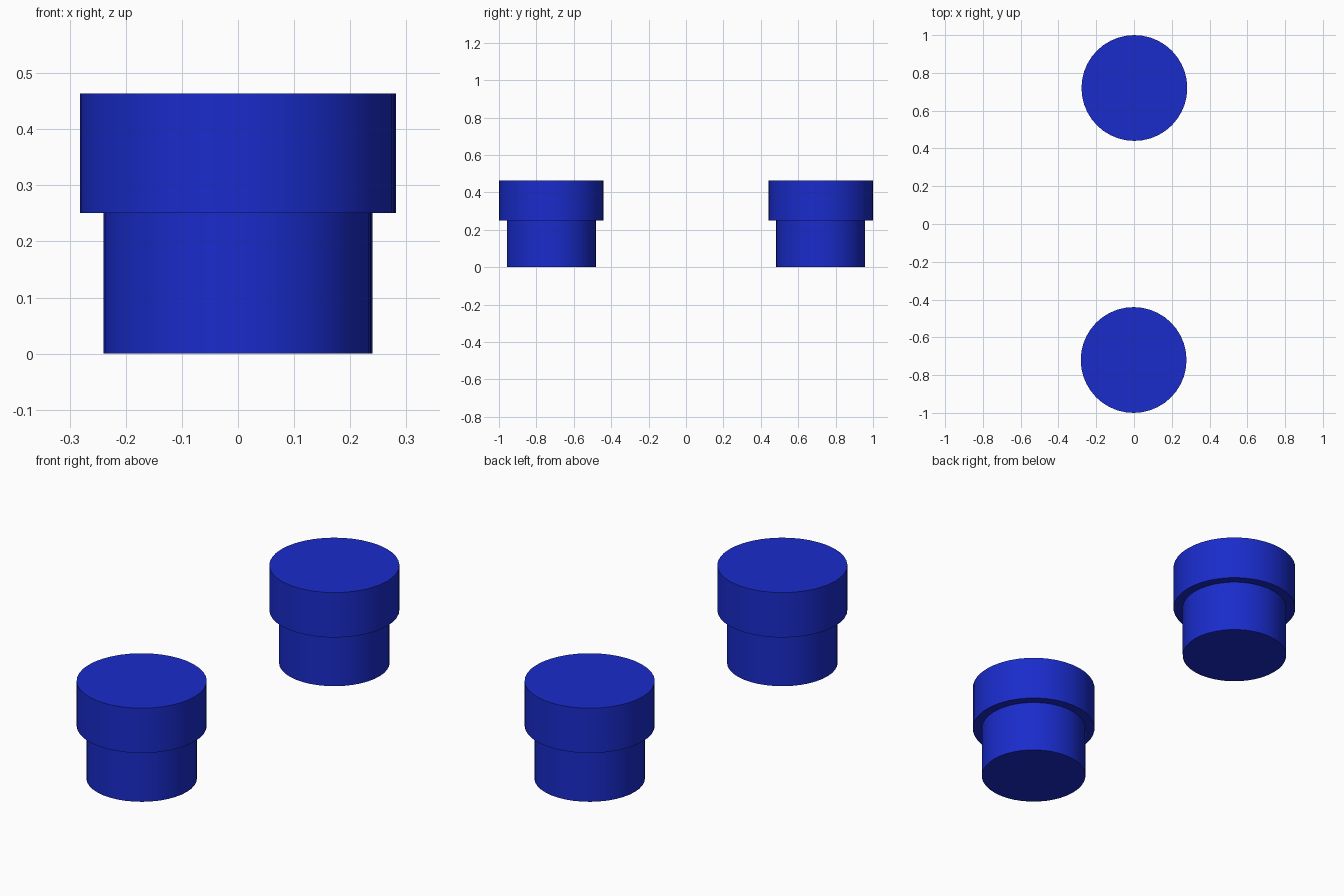
import bpy, math

if "Cube" in bpy.data.objects:
    bpy.data.objects.remove(bpy.data.objects["Cube"])

blue = bpy.data.materials.new("blue")
blue.diffuse_color = (0.01, 0.025, 0.6, 1)
blue.use_nodes = True
blue.node_tree.nodes["Principled BSDF"].inputs["Base Color"].default_value = blue.diffuse_color

SIDES = 40
# radius, height: stem, underside of the step, wide head
PROFILE = [(0.0, 0.0), (0.238, 0.0), (0.238, 0.251),
           (0.28, 0.251), (0.28, 0.464), (0.0, 0.464)]


def stepped_peg(name, x, y, turn):
    """Revolve the stepped profile into one closed solid."""
    verts, rings, faces = [], [], []
    for r, z in PROFILE:
        n = SIDES if r else 1
        rings.append([len(verts) + i for i in range(n)])
        for i in range(n):
            a = turn + 2 * math.pi * i / SIDES
            verts.append((r * math.cos(a), r * math.sin(a), z))
    for lo, hi in zip(rings, rings[1:]):
        for i in range(SIDES):
            j = (i + 1) % SIDES
            if len(lo) == 1:
                faces.append((lo[0], hi[j], hi[i]))
            elif len(hi) == 1:
                faces.append((lo[i], lo[j], hi[0]))
            else:
                faces.append((lo[i], lo[j], hi[j], hi[i]))
    mesh = bpy.data.meshes.new(name)
    mesh.from_pydata(verts, [], faces)
    mesh.materials.append(blue)
    obj = bpy.data.objects.new(name, mesh)
    obj.location = (x, y, 0)
    bpy.context.collection.objects.link(obj)
    bpy.ops.object.select_all(action='DESELECT')
    obj.select_set(True)
    bpy.context.view_layer.objects.active = obj
    bpy.ops.object.shade_smooth_by_angle(angle=math.radians(35))


# The pair of pegs, the rear one turned half way round
stepped_peg("front_peg", -0.002, -0.72, 0)
stepped_peg("rear_peg", 0.002, 0.72, math.pi)
